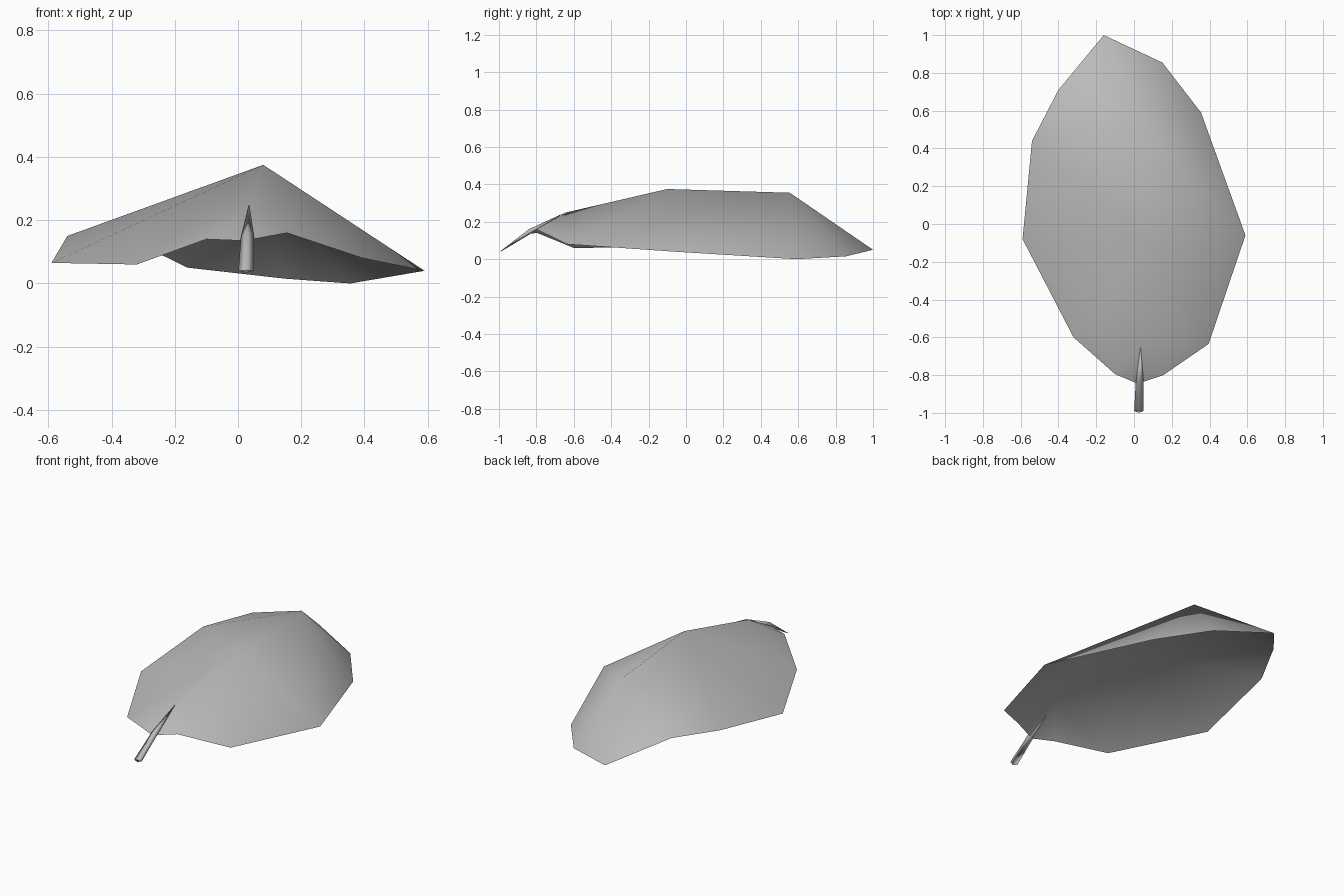
import bpy, bmesh

cube = bpy.data.objects.get("Cube")
if cube:
    bpy.data.objects.remove(cube, do_unlink=True)

grey = bpy.data.materials.new("leaf_grey")
grey.use_nodes = True
colour = (0.5, 0.5, 0.5, 1)
grey.diffuse_color = colour
grey.node_tree.nodes["Principled BSDF"].inputs["Base Color"].default_value = colour


def finish(bm, name):
    """Turn a bmesh into a smooth-shaded object."""
    mesh = bpy.data.meshes.new(name)
    bm.to_mesh(mesh)
    bm.free()
    mesh.materials.append(grey)
    for p in mesh.polygons:
        p.use_smooth = True
    obj = bpy.data.objects.new(name, mesh)
    bpy.context.collection.objects.link(obj)


def fan(bm, hub, rim):
    """Triangles from a hub to each neighbouring pair on the rim."""
    for a, b in zip(rim, rim[1:]):
        face = bm.faces.new((hub, a, b))
        face.normal_update()
        if face.normal.z < 0:
            face.normal_flip()


# Leaf blade: three raised midrib points, each fanned out to the margin
bm = bmesh.new()
base, tip = [bm.verts.new(p) for p in ((0.02, -0.845, 0.135), (-0.16, 1, 0.05))]
low, mid, high = [bm.verts.new(p) for p in (
    (0.035, -0.64, 0.25), (0.08, -0.10, 0.375), (0.035, 0.555, 0.355))]
left = [bm.verts.new(p) for p in (
    (0.155, -0.80, 0.16), (0.395, -0.635, 0.08), (0.59, -0.06, 0.04),
    (0.355, 0.59, 0), (0.15, 0.855, 0.015))]
right = [bm.verts.new(p) for p in (
    (-0.10, -0.795, 0.14), (-0.32, -0.60, 0.06), (-0.59, -0.08, 0.065),
    (-0.54, 0.44, 0.15), (-0.40, 0.71, 0.168))]
fan(bm, low, [base] + left[:2] + [mid])
fan(bm, low, [base] + right[:2] + [mid])
fan(bm, mid, left[1:3] + [high])
fan(bm, mid, right[1:4] + [high])
fan(bm, high, left[2:] + [tip])
fan(bm, high, right[3:] + [tip])
finish(bm, "leaf_blade")

# Stem: diamond section tapering to a point on the midrib
bm = bmesh.new()
rings = []
for x, y, z, w, h, lean in ((0.026, -0.99, 0.04, 0.025, 0.005, 0.01),
                            (0.03, -0.84, 0.145, 0.021, 0.015, 0)):
    rings.append([bm.verts.new(p) for p in (
        (x - w, y, z), (x, y - lean, z - h), (x + w, y, z), (x, y, z + h))])
point = bm.verts.new((0.035, -0.645, 0.25))
bm.faces.new(rings[0])
for i in range(4):
    j = (i + 1) % 4
    bm.faces.new((rings[0][i], rings[0][j], rings[1][j], rings[1][i]))
    bm.faces.new((rings[1][i], rings[1][j], point))
bmesh.ops.recalc_face_normals(bm, faces=bm.faces)
finish(bm, "stem")
